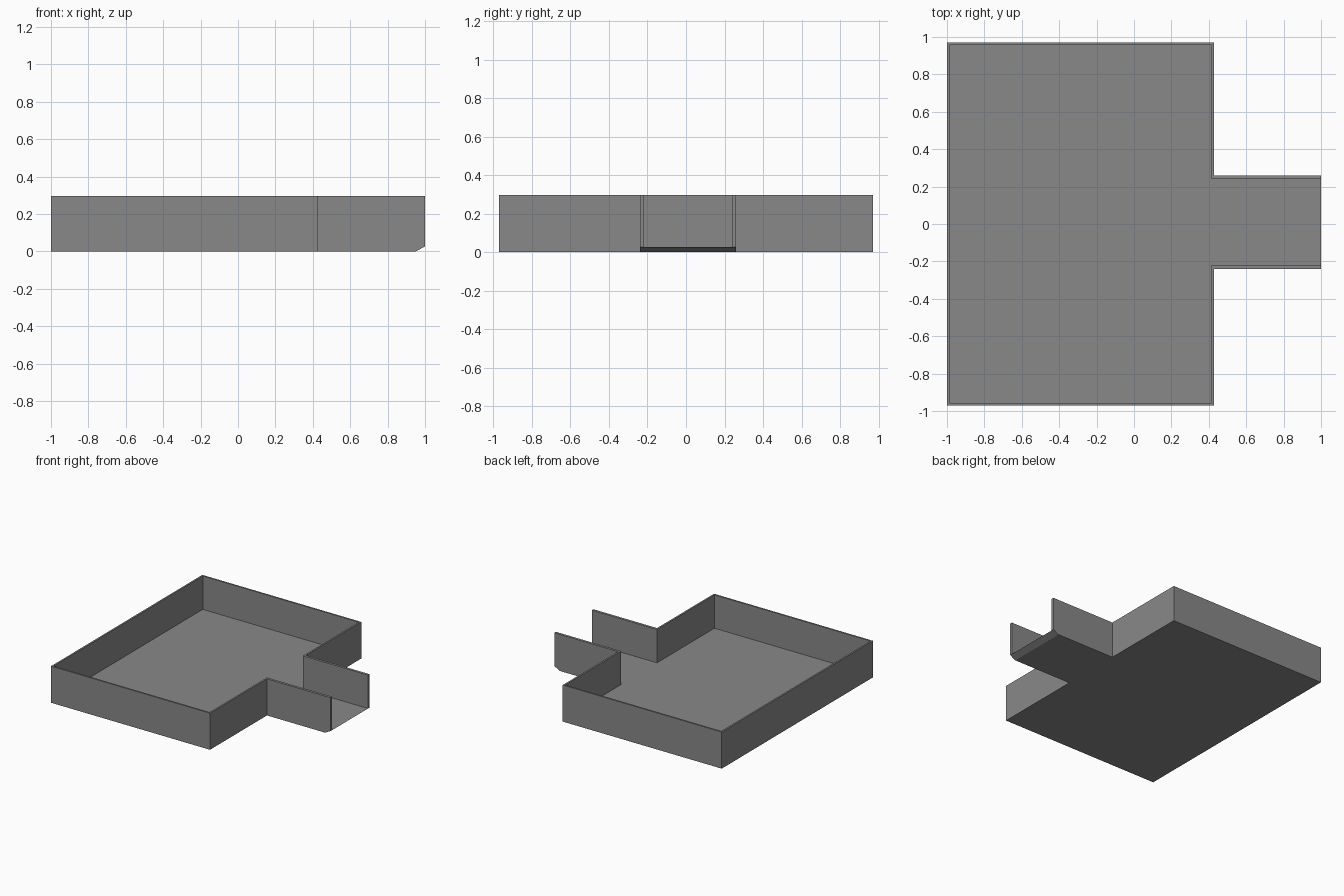
import bpy
import bmesh

cube = bpy.data.objects.get("Cube")
if cube:
    bpy.data.objects.remove(cube, do_unlink=True)

grey = bpy.data.materials.new("mid grey")
grey.use_nodes = True
colour = (0.25, 0.25, 0.25, 1)
grey.diffuse_color = colour
grey.node_tree.nodes["Principled BSDF"].inputs["Base Color"].default_value = colour

HEIGHT, FLOOR = 0.297, 0.026
BACK, SHOULDER, MOUTH = -1.0, 0.428, 1.0     # x of tray back, shoulder, spout end
HALF = 0.97                                  # half width of the tray
SPOUT_LOW, SPOUT_HIGH = -0.24, 0.26          # y range of the spout
WALL, SPOUT_WALL = 0.014, 0.02


def prism(name, points, depth):
    """Extrude a closed outline of 3D points along a vector."""
    bm = bmesh.new()
    face = bm.faces.new([bm.verts.new(p) for p in points])
    extruded = bmesh.ops.extrude_face_region(bm, geom=[face])["geom"]
    verts = [v for v in extruded if isinstance(v, bmesh.types.BMVert)]
    bmesh.ops.translate(bm, verts=verts, vec=depth)
    bmesh.ops.recalc_face_normals(bm, faces=bm.faces)
    mesh = bpy.data.meshes.new(name)
    bm.to_mesh(mesh)
    bm.free()
    mesh.materials.append(grey)
    obj = bpy.data.objects.new(name, mesh)
    bpy.context.collection.objects.link(obj)
    return obj


def tee(z, inset, spout_inset, end):
    """Outline of the tray with its spout, shrunk by the wall thickness."""
    back, shoulder, half = BACK + inset, SHOULDER - inset, HALF - inset
    low, high = SPOUT_LOW + spout_inset, SPOUT_HIGH - spout_inset
    return [(back, -half, z), (shoulder, -half, z), (shoulder, low, z), (end, low, z),
            (end, high, z), (shoulder, high, z), (shoulder, half, z), (back, half, z)]


def cut(target, cutter):
    cutter.hide_render = True
    cutter.hide_viewport = True
    cutter.display_type = 'WIRE'
    mod = target.modifiers.new(cutter.name, 'BOOLEAN')
    mod.operation = 'DIFFERENCE'
    mod.solver = 'EXACT'
    mod.object = cutter


# Solid tray body with the spout
tray = prism("tray", tee(0, 0, 0, MOUTH), (0, 0, HEIGHT))

# Hollow the inside, leaving the spout end and top open
cut(tray, prism("pocket_cutter", tee(FLOOR, WALL, SPOUT_WALL, MOUTH + 0.1), (0, 0, HEIGHT)))

# Chamfer under the spout lip, sloping up to the floor level
wedge = [(0.95 - 0.05, -0.5, -FLOOR), (MOUTH + 0.05, -0.5, -FLOOR), (MOUTH + 0.05, -0.5, 2 * FLOOR)]
cut(tray, prism("lip_cutter", wedge, (0, 1, 0)))

# Apply the cuts and remove the helpers
graph = bpy.context.evaluated_depsgraph_get()
finished = bpy.data.meshes.new_from_object(tray.evaluated_get(graph))
cutters = [m.object for m in tray.modifiers]
tray.modifiers.clear()
tray.data = finished
for c in cutters:
    bpy.data.objects.remove(c, do_unlink=True)
